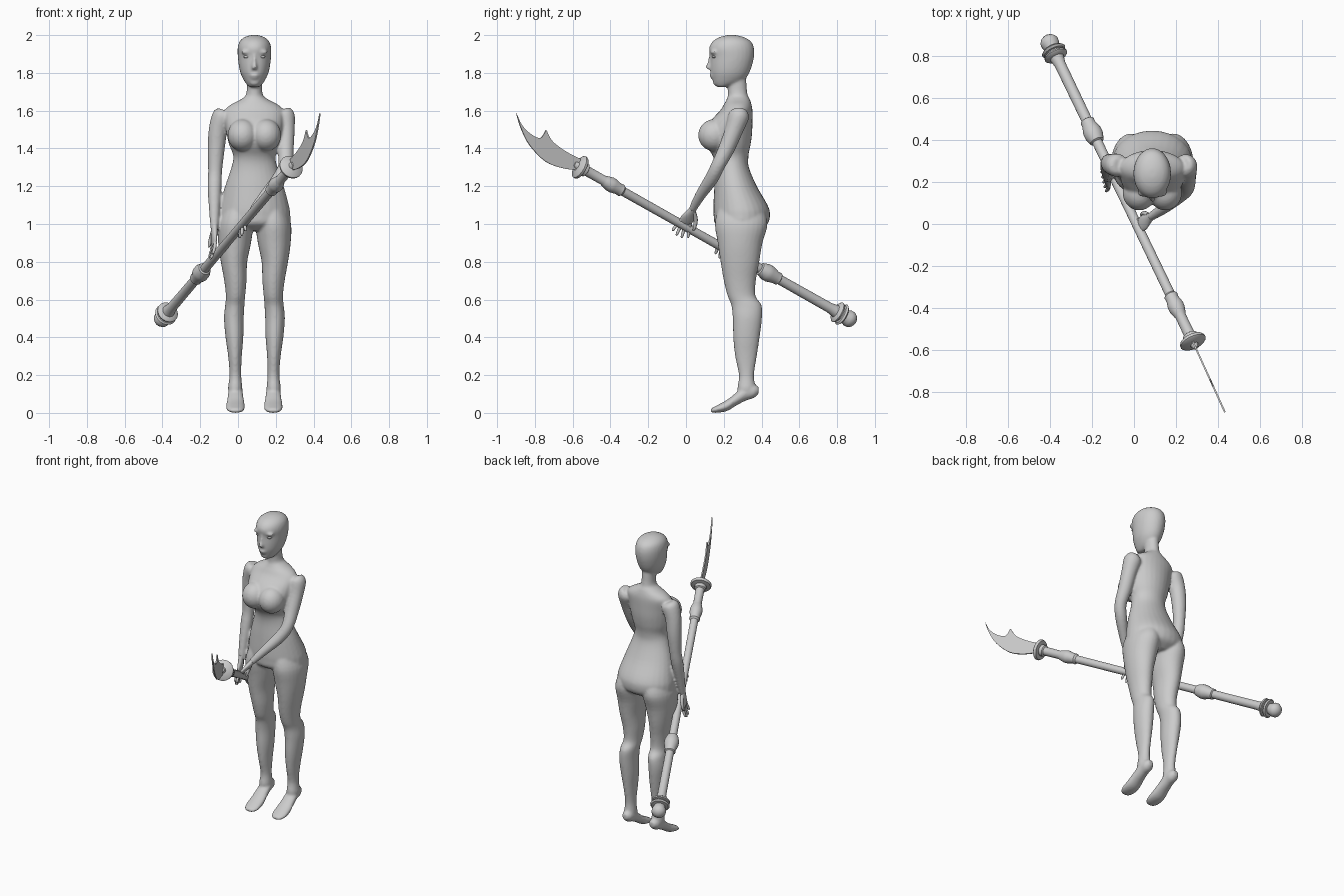
import bpy, bmesh, math
from mathutils import Vector as V, Matrix

CX = 0.087  # body axis


def finish(name, bm, angle=40):
    bmesh.ops.recalc_face_normals(bm, faces=bm.faces)
    me = bpy.data.meshes.new(name)
    bm.to_mesh(me)
    bm.free()
    ob = bpy.data.objects.new(name, me)
    bpy.context.collection.objects.link(ob)
    bpy.ops.object.select_all(action='DESELECT')
    ob.select_set(True)
    bpy.context.view_layer.objects.active = ob
    bpy.ops.object.shade_smooth_by_angle(angle=math.radians(angle))
    return ob


def refine(rows, n=4):
    """Catmull-Rom interpolation of section tables."""
    out = []
    for i in range(len(rows) - 1):
        p = [rows[max(i - 1, 0)], rows[i], rows[i + 1], rows[min(i + 2, len(rows) - 1)]]
        for k in range(n):
            t = k / n
            out.append([0.5 * (2 * b + (c - a) * t + (2 * a - 5 * b + 4 * c - d) * t * t
                               + (3 * b - a - 3 * c + d) * t ** 3) for a, b, c, d in zip(*p)])
    return out + [list(rows[-1])]


def loft(bm, rings, seg=28):
    """rings: (centre, u, v) ellipses skinned into a capped solid."""
    loops = [[bm.verts.new(c + u * math.cos(2 * math.pi * i / seg) + v * math.sin(2 * math.pi * i / seg))
              for i in range(seg)] for c, u, v in rings]
    for a, b in zip(loops, loops[1:]):
        for i in range(seg):
            j = (i + 1) % seg
            bm.faces.new((a[i], a[j], b[j], b[i]))
    bm.faces.new(loops[0])
    bm.faces.new(loops[-1])


def level_loft(bm, rows):
    """rows: z, centre x, half width, front y, back y."""
    loft(bm, [(V((x, (f + b) / 2, z)), V((w, 0, 0)), V((0, (b - f) / 2, 0)))
              for z, x, w, f, b in refine(rows)])


def tube(bm, rows, smooth=True, seg=20):
    """rows: x, y, z, radius along a path."""
    rows = refine(rows) if smooth else rows
    pts = [V(r[:3]) for r in rows]
    rings = []
    for i, r in enumerate(rows):
        t = (pts[min(i + 1, len(pts) - 1)] - pts[max(i - 1, 0)]).normalized()
        u = t.cross(V((1, 0.1, 0))).normalized()
        rings.append((pts[i], u * r[3], t.cross(u) * r[3]))
    loft(bm, rings, seg)


def ball(bm, c, s):
    bmesh.ops.create_uvsphere(bm, u_segments=20, v_segments=14, radius=1,
                              matrix=Matrix.Translation(c) @ Matrix.Diagonal((*s, 1)))


# Body: overlapping lofts fused into one smooth skin
bm = bmesh.new()
torso = [(.965, .11, .21, .38), (1.0, .183, .155, .432), (1.05, .19, .146, .445), (1.1, .182, .145, .432),
         (1.2, .155, .15, .375), (1.3, .122, .155, .333), (1.36, .112, .142, .33), (1.42, .134, .105, .342),
         (1.48, .148, .095, .35), (1.54, .155, .125, .352), (1.6, .155, .18, .352), (1.632, .125, .2, .347),
         (1.66, .072, .215, .338), (1.69, .043, .222, .325), (1.78, .04, .215, .318)]
level_loft(bm, [(z, CX, w, f, b) for z, w, f, b in torso])
head = [(1.725, .028, .165, .215), (1.745, .046, .147, .28), (1.77, .061, .138, .315), (1.8, .074, .131, .335),
        (1.84, .083, .129, .35), (1.885, .088, .129, .36), (1.93, .089, .122, .36), (1.965, .079, .14, .345),
        (1.988, .055, .175, .31), (2.0, .02, .22, .265)]
level_loft(bm, [(z, CX, w, f, b) for z, w, f, b in head])
leg = [(1.08, .09, .075, .17, .41), (1.0, .1, .094, .153, .432), (.9, .105, .087, .168, .405),
       (.8, .108, .07, .183, .388), (.7, .101, .059, .2, .37), (.62, .1, .051, .22, .368),
       (.57, .104, .051, .24, .4), (.5, .109, .052, .248, .402), (.4, .106, .047, .25, .39),
       (.3, .103, .036, .26, .375), (.2, .101, .031, .28, .36), (.13, .102, .038, .272, .368),
       (.1, .102, .03, .28, .36)]
foot = [(.385, .12, .018, .018), (.36, .115, .034, .036), (.32, .108, .038, .042), (.27, .076, .043, .035),
        (.22, .041, .049, .03), (.17, .022, .048, .021), (.14, .014, .034, .013), (.13, .012, .015, .007)]
for s in (-1, 1):
    level_loft(bm, [(z, CX + s * x, w, f, b) for z, x, w, f, b in leg])
    loft(bm, [(V((CX + s * .1, y, z)), V((w, 0, 0)), V((0, 0, h))) for y, z, w, h in refine(foot)])
    ball(bm, (CX + s * .062, .15, 1.47), (.08, .086, .085))
    ball(bm, (CX + s * .038, .148, 1.91), (.034, .02, .012))  # brow
# Nose and lips
loft(bm, [(V((CX, y, z)), V((w, 0, 0)), V((0, .02, 0))) for z, y, w in
          refine([(1.9, .142, .008), (1.86, .135, .009), (1.832, .124, .014), (1.82, .132, .015)])])
ball(bm, (CX, .136, 1.788), (.024, .012, .007))
ball(bm, (CX, .14, 1.775), (.02, .012, .007))
ball(bm, (CX, .16, 1.75), (.026, .018, .018))
# Arms
tube(bm, [(-.07, .28, 1.6, .035), (-.08, .28, 1.575, .055), (-.105, .285, 1.5, .05), (-.115, .29, 1.4, .045),
          (-.121, .285, 1.28, .037), (-.124, .27, 1.2, .037), (-.125, .24, 1.08, .029), (-.125, .213, .97, .02)])
tube(bm, [(.235, .285, 1.6, .035), (.245, .28, 1.575, .055), (.252, .255, 1.5, .048), (.252, .215, 1.4, .043),
          (.25, .17, 1.31, .037), (.215, .135, 1.24, .036), (.14, .075, 1.15, .028), (.078, .033, 1.075, .02)])
body = finish("body", bm)
m = body.modifiers.new("fuse", 'REMESH')
m.mode = 'VOXEL'
m.voxel_size = .0075
m.use_smooth_shade = True
m = body.modifiers.new("soften", 'SMOOTH')
m.factor = .5
m.iterations = 5

# Eyes
white = bpy.data.materials.new("eye_white")
white.diffuse_color = (.95, .95, .95, 1)
bm = bmesh.new()
for s in (-1, 1):
    ball(bm, (CX + s * .04, .152, 1.885), (.018, .015, .008))
finish("eyes", bm).data.materials.append(white)


# Hands: flat palm, four fingers and a thumb
def hand(name, wrist, d, s, curl, fan):
    w, d, s = V(wrist), V(d).normalized(), V(s)
    s = (s - d * s.dot(d)).normalized()
    n = d.cross(s)
    bm = bmesh.new()
    loft(bm, [(w + d * a, s * b, n * c) for a, b, c in
              refine([(-.015, .018, .017), (.02, .024, .016), (.06, .036, .014), (.09, .034, .011), (.1, .028, .008)])])
    for i in range(4):
        k = i - 1.5
        ln = (.075, .088, .085, .065)[i]
        p = w + d * .085 + s * k * .018
        rows = [(*(p + d * ln * t + s * k * fan * t + n * curl * t * t), r)
                for t, r in ((0, .0095), (.5, .009), (.9, .007), (1, .003))]
        tube(bm, rows, seg=10)
    rows = [(*(w + d * a + s * b + n * curl * c), r) for a, b, c, r in
            ((.015, -.015, 0, .012), (.05, -.042, .3, .011), (.085, -.052, .7, .009), (.105, -.052, 1, .004))]
    tube(bm, rows, seg=10)
    finish(name, bm, 60)


hand("right_hand", (-.125, .213, .985), (-.03, -.13, -1), (.25, -1, 0), .015, .006)
hand("left_hand", (.08, .035, 1.077), (-.5, -.42, -.72), (.38, -.8, .45), -.03, .014)

# Polearm: turned shaft with pommel, collars and round guard
A, D = V((-.417, .896, .48)), V((.68, -1.42, .80)).normalized()
prof = [(0, .004), (.004, .02), (.014, .034), (.03, .044), (.05, .044), (.068, .036), (.078, .034), (.08, .052),
        (.088, .06), (.097, .052), (.099, .042), (.108, .042), (.11, .056), (.118, .058), (.125, .05), (.13, .034),
        (.17, .027), (.5, .026), (.505, .034), (.525, .034), (.565, .045), (.59, .045), (.625, .034), (.63, .025),
        (1.0, .023), (1.53, .024), (1.54, .033), (1.56, .031), (1.595, .039), (1.615, .039), (1.65, .03), (1.66, .026),
        (1.77, .027), (1.775, .036), (1.797, .036), (1.8, .06), (1.808, .065), (1.816, .065), (1.822, .058),
        (1.83, .02), (1.85, .012)]
bm = bmesh.new()
tube(bm, [(*(A + D * s), r) for s, r in prof], smooth=False, seg=24)
finish("polearm_shaft", bm, 35)

# Curved blade with a back spike
edge = refine([(-.56, 1.285), (-.65, 1.295), (-.745, 1.332), (-.83, 1.42), (-.875, 1.51), (-.898, 1.585)])
back = refine([(-.898, 1.585), (-.87, 1.525), (-.825, 1.478), (-.772, 1.455), (-.742, 1.497)])
back += refine([(-.738, 1.492), (-.705, 1.435), (-.63, 1.38), (-.56, 1.345)])
bm = bmesh.new()
side = V((D.y, -D.x, 0)).normalized() * .004
outline = [V((.28 + (-.56 - y) * .455, y, z)) for y, z in edge + back[1:]]
front = bm.faces.new([bm.verts.new(p - side) for p in outline])
new = bmesh.ops.extrude_face_region(bm, geom=[front])["geom"]
bmesh.ops.translate(bm, vec=side * 2, verts=[v for v in new if isinstance(v, bmesh.types.BMVert)])
bmesh.ops.triangulate(bm, faces=[f for f in bm.faces if len(f.verts) > 4])
finish("blade", bm, 30)
